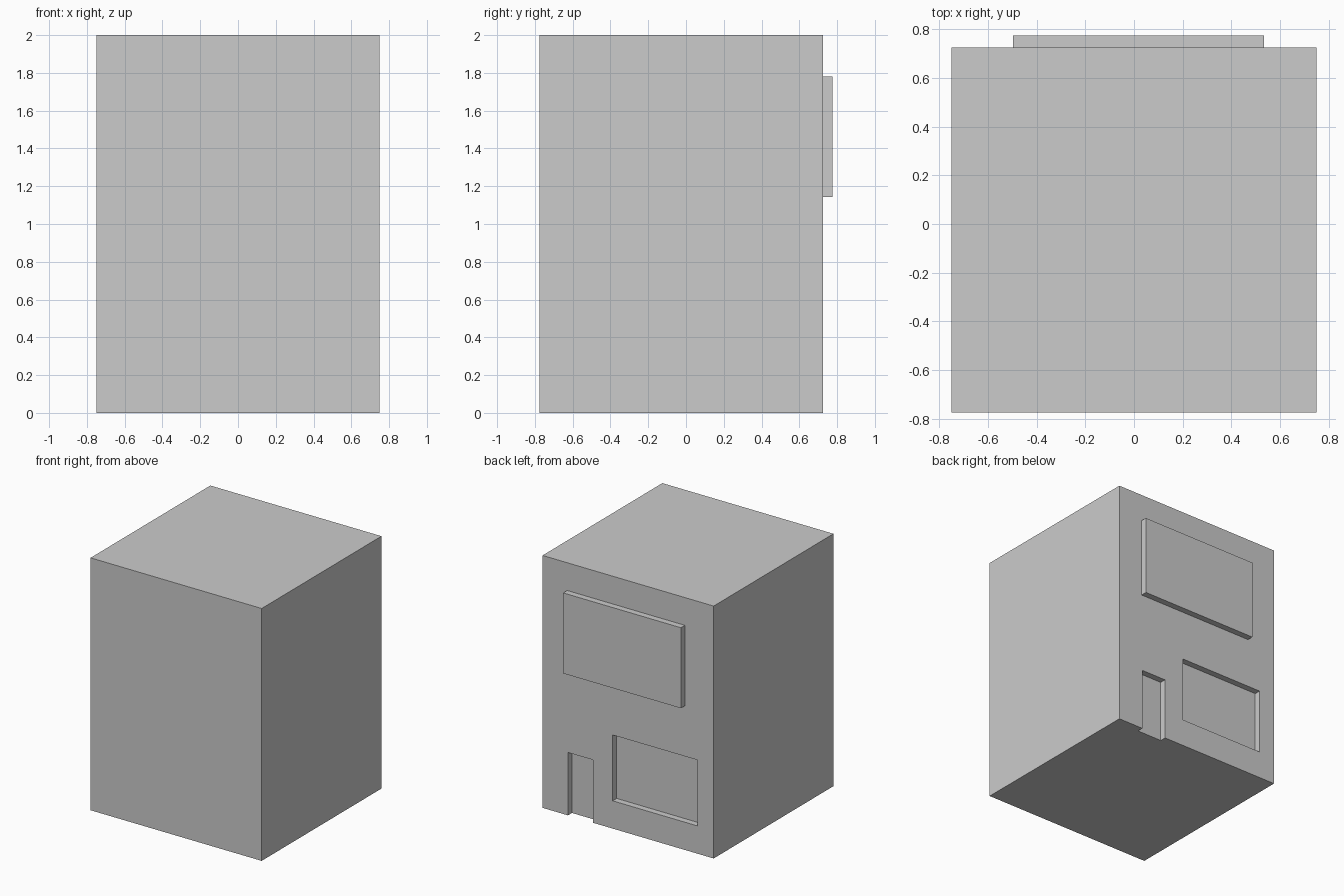
import bpy

if "Cube" in bpy.data.objects:
    bpy.data.objects.remove(bpy.data.objects["Cube"])

BACK = 0.725   # plane of the back wall
RELIEF = 0.05  # depth of the raised and sunken panels


def box(name, x, y, z):
    """Box spanning the given (min, max) ranges."""
    spans = (x, y, z)
    bpy.ops.mesh.primitive_cube_add(size=1, location=[(a + b) / 2 for a, b in spans])
    obj = bpy.context.object
    obj.name = name
    obj.scale = [b - a for a, b in spans]
    bpy.ops.object.transform_apply(location=False, rotation=False, scale=True)
    return obj


# Main block
body = box("building_body", (-0.75, 0.75), (-0.775, BACK), (0, 2))

# Sunken window and doorway; the doorway is open at the ground
recesses = {
    "window_cutter": ((-0.61, 0.135), (0.22, 0.742)),
    "door_cutter": ((0.307, 0.527), (-0.1, 0.498)),
}
for name, (x, z) in recesses.items():
    cutter = box(name, x, (BACK - RELIEF, BACK + 0.1), z)
    cutter.hide_render = True
    cut = body.modifiers.new(name, 'BOOLEAN')
    cut.operation = 'DIFFERENCE'
    cut.solver = 'EXACT'
    cut.object = cutter
    bpy.context.view_layer.objects.active = body
    bpy.ops.object.modifier_apply(modifier=cut.name)
    bpy.data.objects.remove(cutter)

# Raised upper panel
box("upper_panel", (-0.498, 0.535), (BACK, BACK + RELIEF), (1.142, 1.78))
